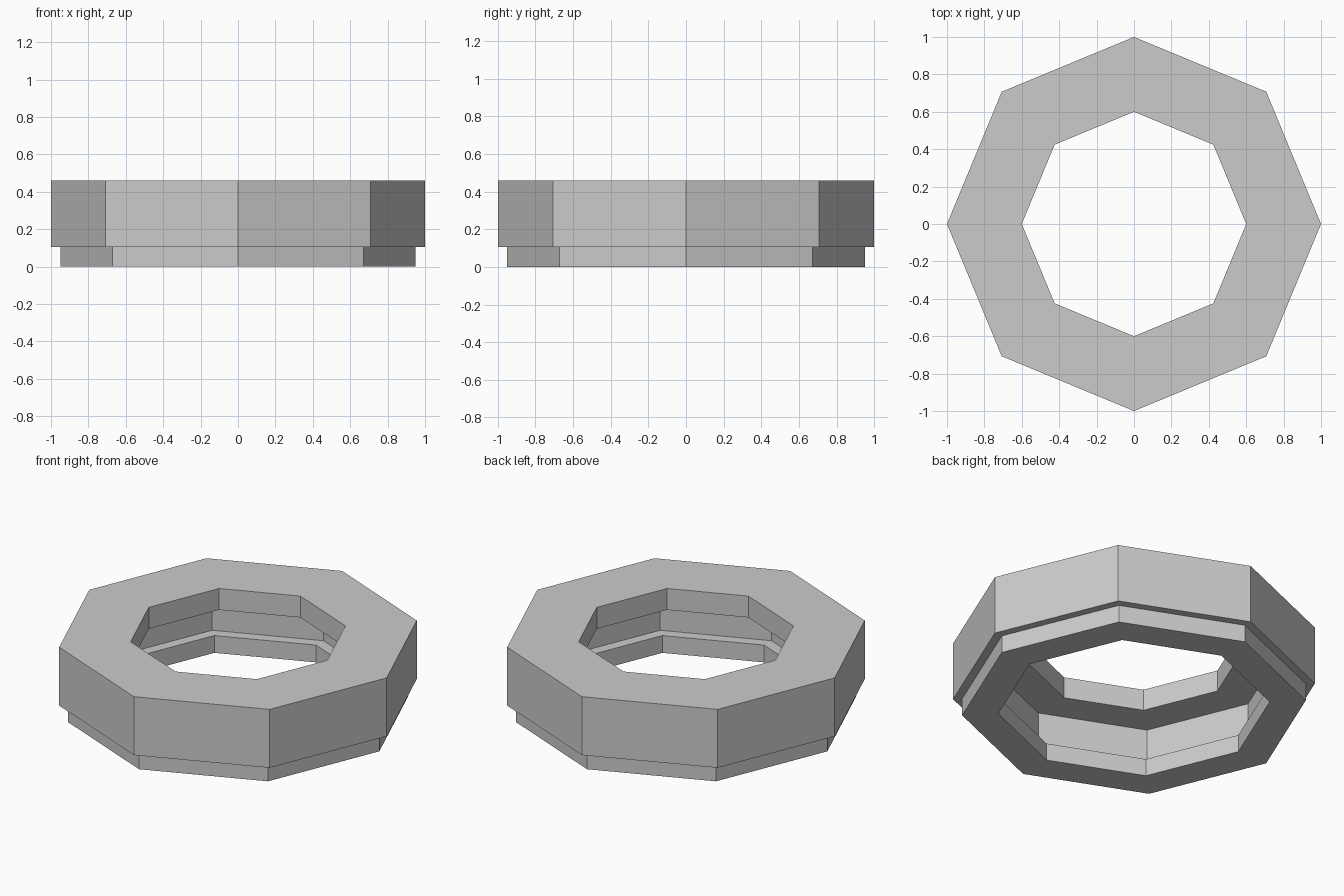
import bpy
import bmesh
import math

SIDES = 8

old = bpy.data.objects.get("Cube")
if old:
    bpy.data.objects.remove(old, do_unlink=True)

# Plain grey for the whole model
grey = bpy.data.materials.new("plain_grey")
grey.use_nodes = True
colour = (0.6, 0.6, 0.6, 1.0)
grey.diffuse_color = colour
grey.node_tree.nodes["Principled BSDF"].inputs["Base Color"].default_value = colour


def lathe(name, profile):
    """Sweep a closed (radius, height) profile around z into a faceted ring."""
    bm = bmesh.new()
    loops = []
    for i in range(SIDES):
        a = 2 * math.pi * i / SIDES
        loops.append([bm.verts.new((r * math.cos(a), r * math.sin(a), z))
                      for r, z in profile])
    n = len(profile)
    for i in range(SIDES):
        here, after = loops[i], loops[(i + 1) % SIDES]
        for j in range(n):
            k = (j + 1) % n
            bm.faces.new((here[j], after[j], after[k], here[k]))
    bmesh.ops.recalc_face_normals(bm, faces=bm.faces)
    mesh = bpy.data.meshes.new(name)
    bm.to_mesh(mesh)
    bm.free()
    mesh.materials.append(grey)
    obj = bpy.data.objects.new(name, mesh)
    bpy.context.collection.objects.link(obj)
    return obj


# Octagonal ring: stepped foot, overhanging outer wall, lipped top, hollow groove
foot_top, lip_under, top = 0.105, 0.33, 0.46
lathe("octagonal_ring", [
    (0.75, 0), (0.95, 0), (0.95, foot_top),
    (1.0, foot_top), (1.0, top),
    (0.6, top), (0.6, lip_under),
    (0.82, lip_under), (0.82, foot_top), (0.75, foot_top),
])
